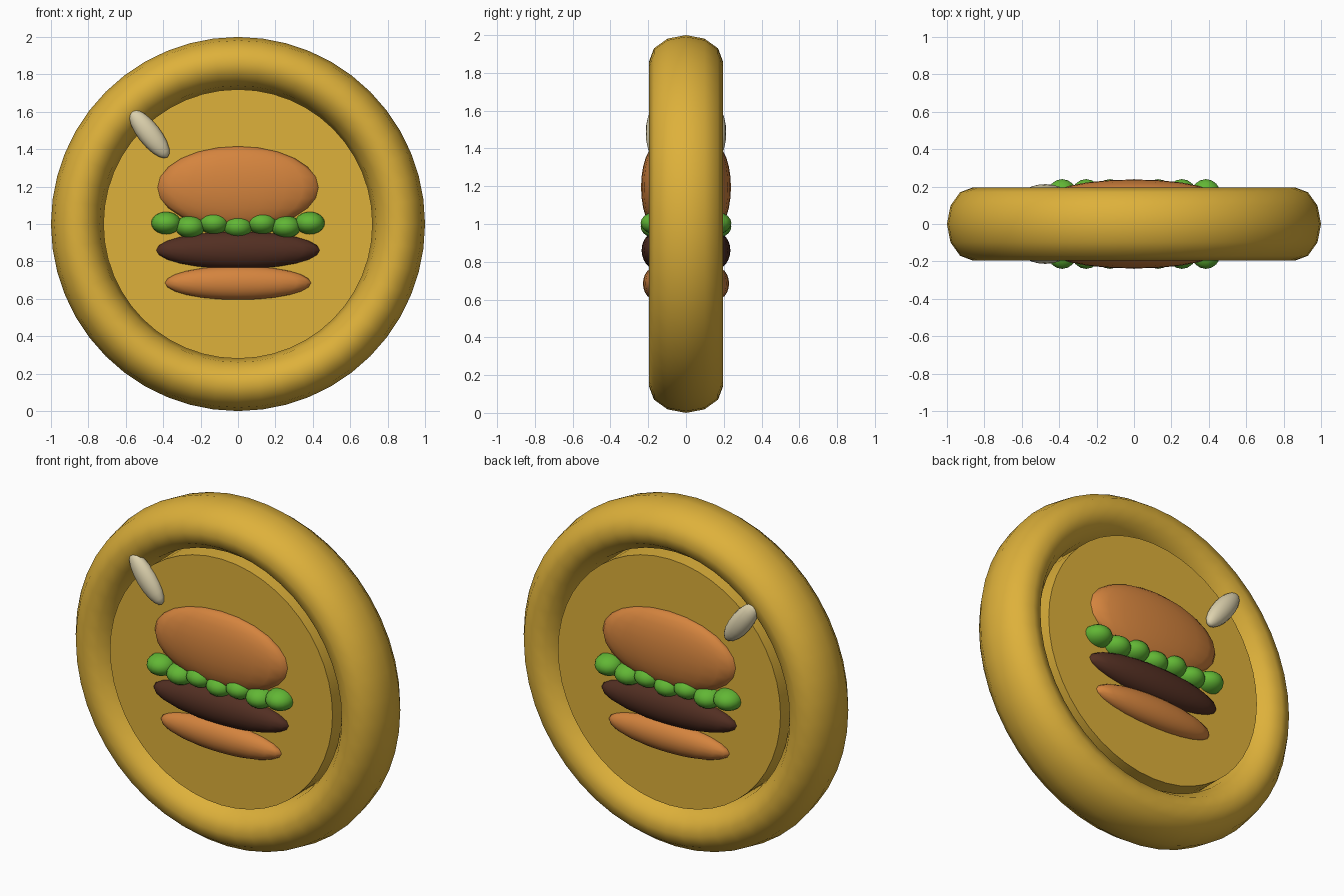
import bpy
from math import radians

cube = bpy.data.objects.get("Cube")
if cube:
    bpy.data.objects.remove(cube, do_unlink=True)


def material(name, rgb):
    m = bpy.data.materials.new(name)
    m.use_nodes = True
    m.diffuse_color = (*rgb, 1)
    m.node_tree.nodes["Principled BSDF"].inputs["Base Color"].default_value = (*rgb, 1)
    return m


GOLD = material("gold", (0.73, 0.44, 0.043))
BUN = material("toasted_bun", (0.66, 0.23, 0.048))
PATTY = material("brown_patty", (0.085, 0.028, 0.016))
GREEN = material("lettuce_green", (0.12, 0.47, 0.035))
CREAM = material("cream_seed", (0.72, 0.64, 0.42))


def finish(name, mat, angle):
    obj = bpy.context.object
    obj.name = name
    obj.data.materials.append(mat)
    bpy.ops.object.transform_apply(location=False, rotation=True, scale=True)
    bpy.ops.object.shade_smooth_by_angle(angle=radians(angle))
    return obj


def ellipsoid(name, mat, loc, size, tilt=0, segments=20, rings=12):
    bpy.ops.mesh.primitive_uv_sphere_add(segments=segments, ring_count=rings, radius=1,
                                         location=loc, rotation=(0, tilt, 0))
    bpy.context.object.scale = size
    return finish(name, mat, 60)


# Rounded rim, stretched front to back
bpy.ops.mesh.primitive_torus_add(major_segments=48, minor_segments=12, major_radius=0.86,
                                 minor_radius=0.14, location=(0, 0, 1),
                                 rotation=(radians(90), 0, 0))
bpy.context.object.scale = (1, 1, 1.4)
finish("rim", GOLD, 60)

# Recessed centre plate
bpy.ops.mesh.primitive_cylinder_add(vertices=48, radius=0.72, depth=0.31, location=(0, 0, 1),
                                    rotation=(radians(90), 0, 0))
finish("centre_plate", GOLD, 30)

# The same relief on both faces
for side, s in (("front", -1), ("back", 1)):
    y = 0.155 * s
    ellipsoid(side + "_top_bun", BUN, (0, y, 1.195), (0.43, 0.083, 0.22))
    ellipsoid(side + "_patty", PATTY, (0, y, 0.86), (0.437, 0.08, 0.1))
    ellipsoid(side + "_bottom_bun", BUN, (0, y, 0.685), (0.39, 0.073, 0.09))
    for i in range(7):
        z = 1.005 if i % 2 == 0 else 0.985
        ellipsoid(f"{side}_lettuce_{i + 1}", GREEN, ((i - 3) * 0.128, y, z),
                  (0.08, 0.085, 0.06), segments=16, rings=10)
    ellipsoid(side + "_seed", CREAM, (-0.475, 0.165 * s, 1.483), (0.06, 0.048, 0.16),
              tilt=radians(-38), segments=16, rings=10)
